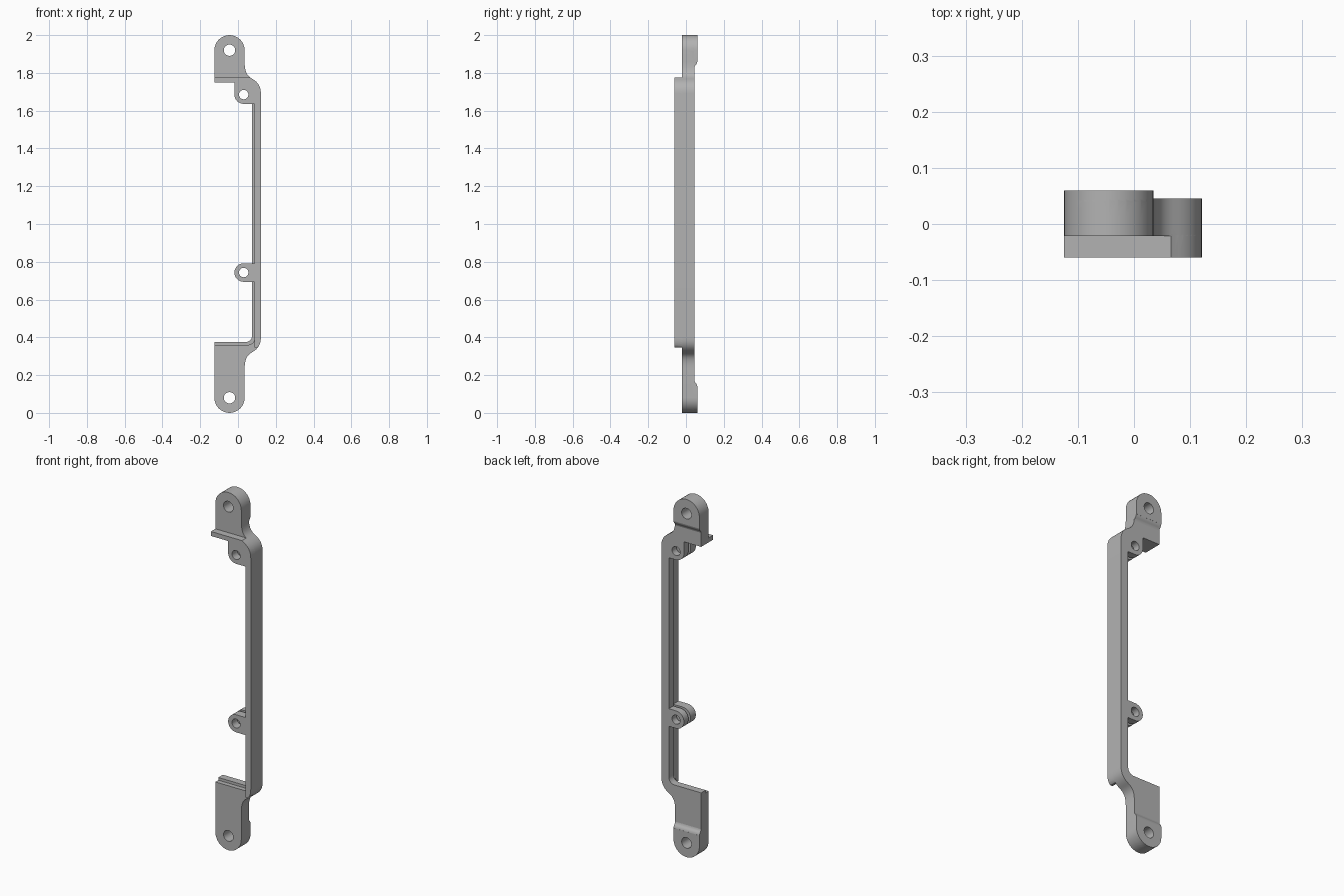
import bpy, bmesh, math
from mathutils import Vector
from mathutils.geometry import interpolate_bezier

if "Cube" in bpy.data.objects:
    bpy.data.objects.remove(bpy.data.objects["Cube"], do_unlink=True)

grey = bpy.data.materials.new("plain_grey")
grey.use_nodes = True
grey.diffuse_color = (0.45, 0.45, 0.45, 1)
grey.node_tree.nodes["Principled BSDF"].inputs["Base Color"].default_value = grey.diffuse_color

LEFT, TAB_X, TAB_R, SIDE = -0.125, -0.045, 0.08, 0.121
BOSS_X, BOSS_R = 0.03, 0.049
TOP_BOSS, MID_BOSS = 1.685, 0.743


def arc(cx, cz, r, start, end, n=16):
    angles = [math.radians(start + (end - start) * i / n) for i in range(n + 1)]
    return [(cx + r * math.cos(a), cz + r * math.sin(a)) for a in angles]


def bezier(a, b, c, d, n=10):
    return [(p.x, p.y) for p in interpolate_bezier(*(Vector((*p, 0)) for p in (a, b, c, d)), n)]


def prism(name, points, low, high, axis="y"):
    """Extrude a profile along y (x, z points) or along x (y, z points)."""
    def place(p, d):
        return (p[0], d, p[1]) if axis == "y" else (d, p[0], p[1])
    bm = bmesh.new()
    face = bm.faces.new([bm.verts.new(place(p, low)) for p in points])
    out = bmesh.ops.extrude_face_region(bm, geom=[face])["geom"]
    moved = [v for v in out if isinstance(v, bmesh.types.BMVert)]
    shift = Vector(place((0, 0), high - low))
    bmesh.ops.translate(bm, verts=moved, vec=shift)
    bmesh.ops.remove_doubles(bm, verts=bm.verts, dist=1e-5)
    bmesh.ops.recalc_face_normals(bm, faces=bm.faces)
    mesh = bpy.data.meshes.new(name)
    bm.to_mesh(mesh)
    bm.free()
    mesh.materials.append(grey)
    obj = bpy.data.objects.new(name, mesh)
    bpy.context.collection.objects.link(obj)
    return obj


def combine(target, tool, operation):
    mod = target.modifiers.new("join", "BOOLEAN")
    mod.operation, mod.solver, mod.object = operation, "EXACT", tool
    bpy.context.view_layer.update()
    graph = bpy.context.evaluated_depsgraph_get()
    mesh = bpy.data.meshes.new_from_object(target.evaluated_get(graph))
    target.modifiers.clear()
    target.data = mesh
    bpy.data.objects.remove(tool, do_unlink=True)


# Outer S-bend from the tab to the rail, repeated upside down below
bend = (bezier((0.035, 1.86), (0.035, 1.80), (0.05, 1.785), (0.07, 1.772))
        + bezier((0.07, 1.772), (0.1, 1.755), (SIDE, 1.735), (SIDE, 1.69))[1:])
low_bend = [(x, 2.09 - z) for x, z in reversed(bend)]


def plate(inner, floor):
    return (arc(TAB_X, 1.92, TAB_R, 180, 0) + bend + low_bend
            + arc(TAB_X, 0.08, TAB_R, 0, -180) + [(LEFT, floor)]
            + arc(inner - 0.035, floor + 0.035, 0.035, -90, 0, 6)
            + [(inner, 1.70), (0.06, 1.75), (LEFT, 1.75)])


# Body: front plate, slightly wider back plate
bracket = prism("bracket", plate(0.088, 0.36), -0.021, 0.01)
parts = [prism("back_plate", plate(0.075, 0.375), 0.005, 0.045)]

# Front rail with the lip under the top tab
front = ([(LEFT, 1.775), (0.066, 1.775)] + [p for p in bend if p[1] < 1.774]
         + [p for p in low_bend if p[1] > 0.345]
         + [(0.1, 0.346), (0.088, 0.346), (0.088, 1.70), (0.06, 1.75), (LEFT, 1.75)])
parts.append(prism("front_rail", front, -0.06, -0.018))

# Slotted screw bosses
top_boss = arc(BOSS_X, TOP_BOSS, BOSS_R, 180, 270, 8) + [
    (0.1, TOP_BOSS - BOSS_R), (0.1, 1.72), (0.08, 1.755), (BOSS_X - BOSS_R, 1.755)]
mid_boss = arc(BOSS_X, MID_BOSS, BOSS_R, 90, 270) + [
    (0.1, MID_BOSS - BOSS_R), (0.1, MID_BOSS + BOSS_R)]
for profile in (top_boss, mid_boss):
    for low, high in ((-0.06, -0.012), (0.005, 0.045)):
        parts.append(prism("boss", profile, low, high))

# Thicker tab ends with a coved step on the back
for flip in (False, True):
    def turn(points):
        return [(a, 2 - z) for a, z in points] if flip else points
    end = arc(TAB_X, 1.92, TAB_R, 180, 0) + [(0.035, 1.858), (LEFT, 1.858)]
    cove = bezier((0.045, 1.828), (0.046, 1.842), (0.059, 1.842), (0.06, 1.86), 6)
    parts.append(prism("tab_pad", turn(end), 0.04, 0.06))
    parts.append(prism("tab_cove", turn(cove + [(0.04, 1.86), (0.04, 1.828)]),
                       LEFT, 0.035, "x"))

for part in parts:
    combine(bracket, part, "UNION")

# Screw holes
for x, z, r in ((TAB_X, 1.92, 0.03), (TAB_X, 0.08, 0.03),
                (BOSS_X, TOP_BOSS, 0.025), (BOSS_X, MID_BOSS, 0.025)):
    hole = arc(x, z, r, 0, 360, 32)[:-1]
    combine(bracket, prism("hole", hole, -0.2, 0.2), "DIFFERENCE")

bpy.ops.object.select_all(action="DESELECT")
bracket.select_set(True)
bpy.context.view_layer.objects.active = bracket
bpy.ops.object.shade_smooth_by_angle(angle=math.radians(30))
